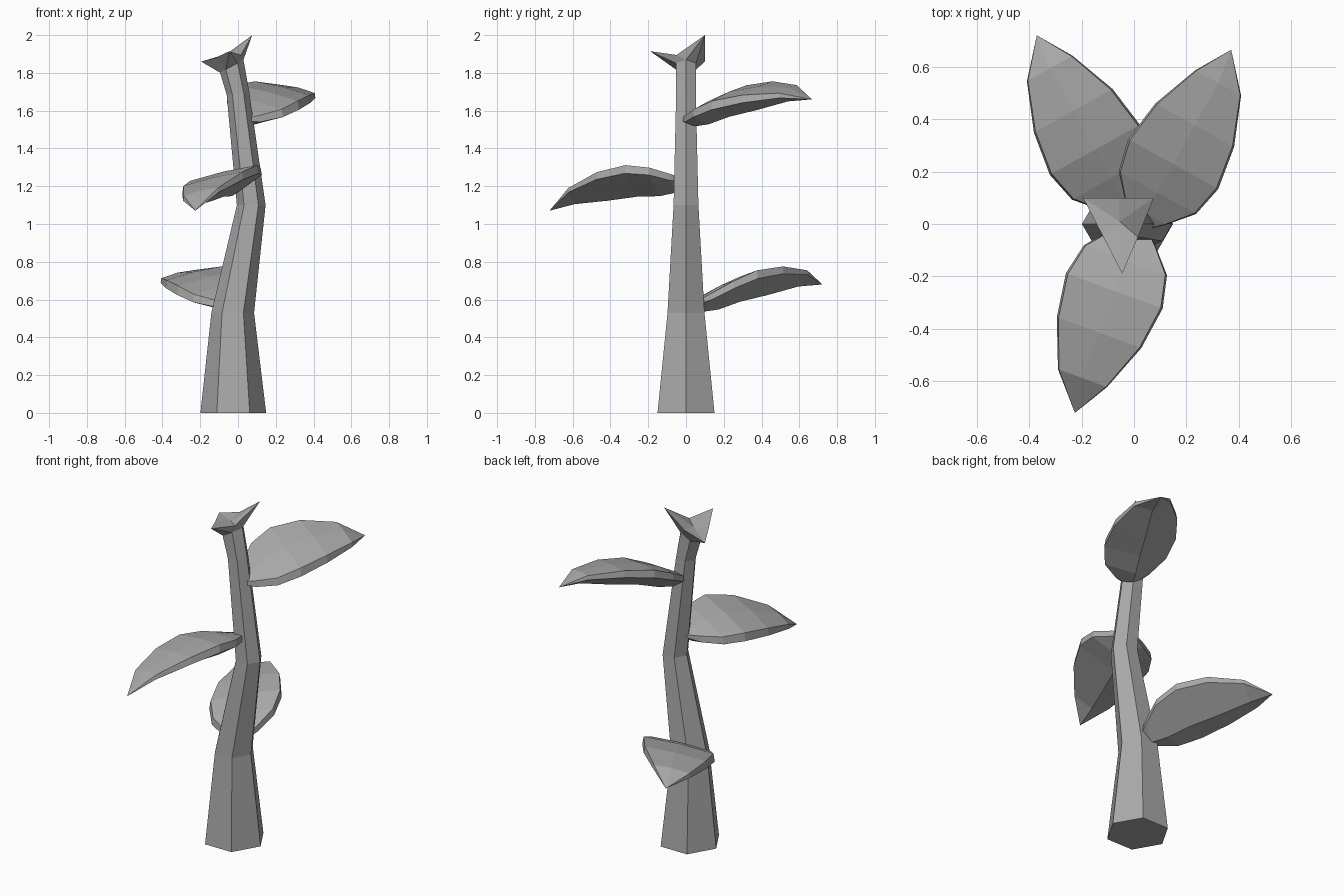
import bpy, bmesh
from math import cos, sin, radians
from mathutils import Vector

cube = bpy.data.objects.get("Cube")
if cube:
    bpy.data.objects.remove(cube)

grey = bpy.data.materials.new("plain grey")
grey.use_nodes = True
colour = (0.4, 0.4, 0.4, 1)
grey.diffuse_color = colour
grey.node_tree.nodes["Principled BSDF"].inputs["Base Color"].default_value = colour


def finish(bm, name):
    bmesh.ops.recalc_face_normals(bm, faces=bm.faces)
    mesh = bpy.data.meshes.new(name)
    bm.to_mesh(mesh)
    bm.free()
    mesh.materials.append(grey)
    obj = bpy.data.objects.new(name, mesh)
    bpy.context.collection.objects.link(obj)
    return obj


def bridge(bm, a, b):
    n = len(a)
    for i in range(n):
        j = (i + 1) % n
        bm.faces.new((a[i], a[j], b[j], b[i]))


# Stem: bent six-sided tube, each ring is (centre x, z, radius, tilt)
bm = bmesh.new()
rings = []
for cx, z, r, tilt in [(-.025, 0, .174, 0), (-.028, .53, .113, 0), (.07, 1.1, .076, 0),
                       (0, 1.69, .06, .1), (-.033, 1.835, .062, .55)]:
    ring = []
    for k in range(6):
        a = radians(60 * k)
        ring.append(bm.verts.new((cx + r * cos(a), r * sin(a), z + tilt * r * cos(a))))
    rings.append(ring)
bm.faces.new(rings[0])
for a, b in zip(rings, rings[1:]):
    bridge(bm, a, b)

# Broken top: three splayed points with dips between, around a sunken middle
crown = [bm.verts.new(p) for p in [
    (.075, .1, 2), (-.06, .1, 1.9), (-.195, .1, 1.86),
    (-.12, -.045, 1.88), (-.045, -.19, 1.915), (.015, -.05, 1.895)]]
heart = bm.verts.new((-.055, .01, 1.885))
top = rings[-1]
for k in range(6):
    n = (k + 1) % 6
    bm.faces.new((top[k], top[n], crown[k]))
    bm.faces.new((top[n], crown[n], crown[k]))
    bm.faces.new((crown[k], crown[n], heart))
finish(bm, "stem")

# Leaf stations: (distance along leaf, height, half width, rim height, keel depth)
STATIONS = [(-.065, .015, .02, .015, .025), (0, .05, .09, .035, .08),
            (.09, .097, .169, .04, .115), (.215, .147, .197, .045, .125),
            (.385, .173, .172, .04, .115), (.57, .168, .1, .025, .065)]
TIP = (.705, .11)
ROLL = .22      # rise towards the high side
OFFSET = -.018  # blade sits slightly towards the low side


def leaf(name, base, yaw, pitch, side):
    """Boat-shaped leaf: flat top, narrow rim, deep keel; side mirrors it."""
    bm = bmesh.new()
    base = Vector(base)
    yaw = radians(yaw)
    along = Vector((cos(yaw), sin(yaw), pitch))
    across = Vector((-sin(yaw) * side, cos(yaw) * side, ROLL))
    up = Vector((0, 0, 1))
    rows = []
    for s, h, w, rim, keel in STATIONS:
        mid = base + along * s + up * h
        section = [(w * .96, 0), (0, .008), (-w * .96, 0), (-w, -rim), (0, -keel), (w, -rim)]
        rows.append([bm.verts.new(mid + across * (x + OFFSET) + up * z) for x, z in section])
    bm.faces.new(rows[0])
    for a, b in zip(rows, rows[1:]):
        bridge(bm, a, b)
    tip = bm.verts.new(base + along * TIP[0] + up * TIP[1])
    for i in range(6):
        bm.faces.new((rows[-1][i], rows[-1][(i + 1) % 6], tip))
    return finish(bm, name)


leaf("upper_leaf", (.03, .05, 1.55), 61, 0, 1)
leaf("lower_leaf", (-.03, .105, .57), 119, 0, -1)
leaf("middle_leaf", (.015, -.06, 1.2), 250, -.34, 1)
